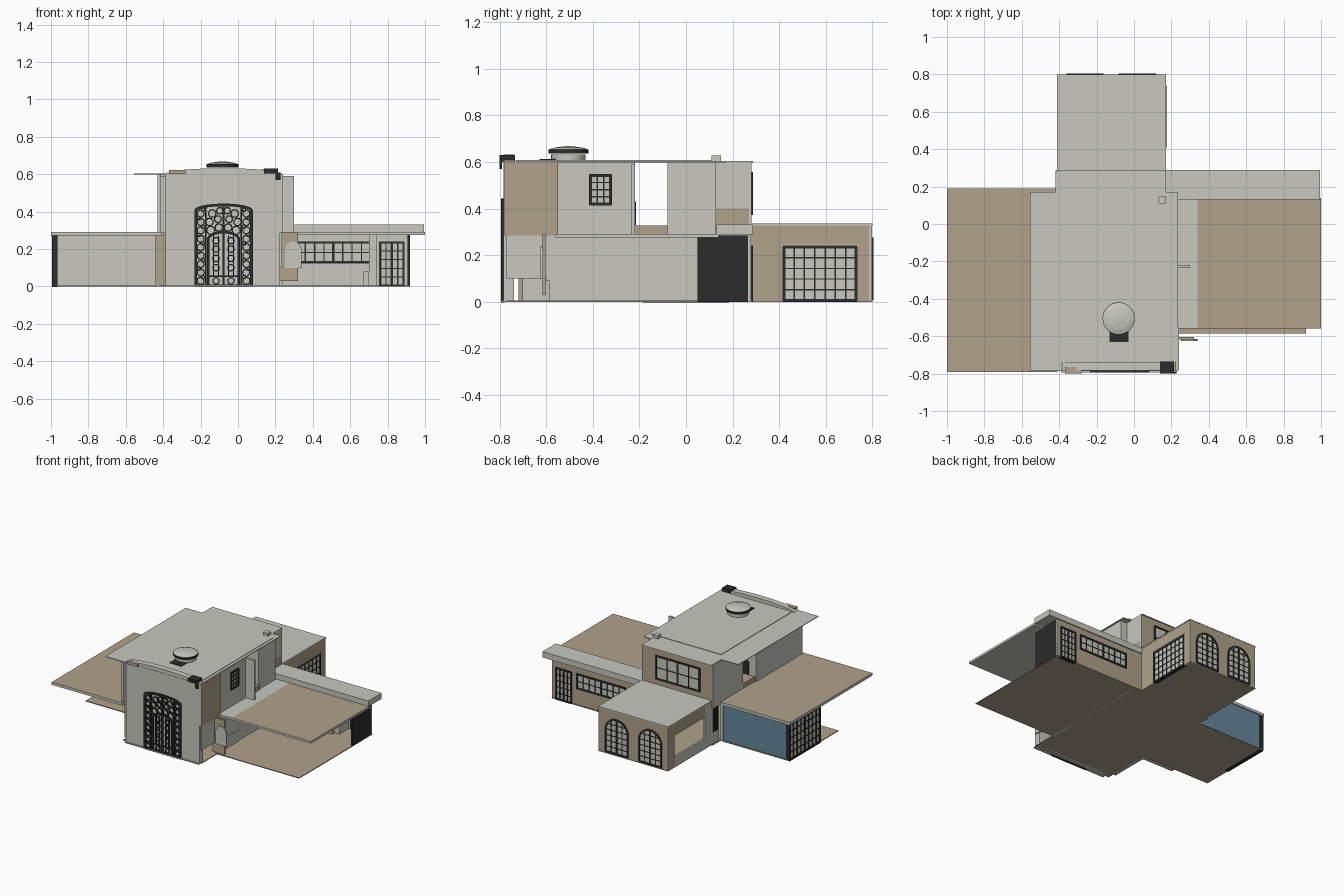
import bpy, bmesh, math
from mathutils import Matrix, Vector

if "Cube" in bpy.data.objects:
    bpy.data.objects.remove(bpy.data.objects["Cube"])


def material(name, rgb):
    m = bpy.data.materials.new(name)
    m.diffuse_color = (*rgb, 1)
    m.use_nodes = True
    m.node_tree.nodes["Principled BSDF"].inputs["Base Color"].default_value = m.diffuse_color
    return m


LIGHT = material("pale_plaster", (0.58, 0.58, 0.53))
TAN = material("tan_stucco", (0.434, 0.361, 0.254))
BLACK = material("black_iron", (0.025, 0.025, 0.025))
BLUE = material("blue_wall", (0.135, 0.246, 0.332))
DIRS = {"+x": (1, 0, 0), "-x": (-1, 0, 0), "+y": (0, 1, 0),
        "-y": (0, -1, 0), "+z": (0, 0, 1), "-z": (0, 0, -1)}


def finish(name, bm, mat, accent=None, side=None):
    """Make the object; faces pointing toward 'side' get the accent colour."""
    bmesh.ops.recalc_face_normals(bm, faces=bm.faces)
    me = bpy.data.meshes.new(name)
    me.materials.append(mat)
    if accent:
        me.materials.append(accent)
        bm.normal_update()
        for f in bm.faces:
            f.material_index = int(f.normal.dot(Vector(DIRS[side])) > 0.7)
    bm.to_mesh(me)
    bm.free()
    ob = bpy.data.objects.new(name, me)
    bpy.context.collection.objects.link(ob)
    return ob


def box(name, x0, x1, y0, y1, z0, z1, mat, accent=None, side=None):
    bm = bmesh.new()
    m = Matrix.Translation(((x0 + x1) / 2, (y0 + y1) / 2, (z0 + z1) / 2))
    bmesh.ops.create_cube(bm, size=1, matrix=m @ Matrix.Diagonal((x1 - x0, y1 - y0, z1 - z0, 1)))
    return finish(name, bm, mat, accent, side)


def plane_matrix(axis, pos):
    """Wall-plane frame: u runs along x (axis 'y') or along y (axis 'x')."""
    if axis == "y":
        return Matrix.Translation((0, pos, 0))
    return Matrix.Translation((pos, 0, 0)) @ Matrix.Rotation(math.pi / 2, 4, "Z")


def band(bm, frame, pts, w, depth):
    """Flat bar following a polyline of (u, v) points."""
    for (a, b), (c, d) in zip(pts, pts[1:]):
        m = (frame @ Matrix.Translation(((a + c) / 2, 0, (b + d) / 2))
             @ Matrix.Rotation(-math.atan2(d - b, c - a), 4, "Y")
             @ Matrix.Diagonal((math.hypot(c - a, d - b) + w * 0.6, depth, w, 1)))
        bmesh.ops.create_cube(bm, size=1, matrix=m)


def prism(bm, frame, pts, depth):
    """Extruded (u, v) outline."""
    f = bm.faces.new([bm.verts.new(frame @ Vector((u, -depth / 2, v))) for u, v in pts])
    r = bmesh.ops.extrude_face_region(bm, geom=[f])
    move = frame.to_3x3() @ Vector((0, depth, 0))
    bmesh.ops.translate(bm, vec=move, verts=[g for g in r["geom"] if isinstance(g, bmesh.types.BMVert)])


def arch(u0, u1, v0, spring, top, n=16):
    """Outline of an opening with an elliptical head."""
    c, r = (u0 + u1) / 2, (u1 - u0) / 2
    head = [(c - r * math.cos(math.pi * i / n), spring + (top - spring) * math.sin(math.pi * i / n))
            for i in range(n + 1)]
    return [(u0, v0)] + head + [(u1, v0)]


def window(name, axis, pos, u0, u1, v0, v1, cols, rows, spring=None, w=0.009):
    """Pane with black frame and glazing bars, visible on both faces."""
    fr = plane_matrix(axis, pos)
    out = arch(u0, u1, v0, spring, v1) if spring else [(u0, v0), (u0, v1), (u1, v1), (u1, v0)]
    bm = bmesh.new()
    prism(bm, fr, out, 0.018)
    finish(name + "_panes", bm, LIGHT)
    bm = bmesh.new()
    band(bm, fr, out + out[:1], w * 1.4, 0.028)
    c, r = (u0 + u1) / 2, (u1 - u0) / 2

    def head(u):
        return spring + (v1 - spring) * math.sqrt(max(0, 1 - ((u - c) / r) ** 2)) if spring else v1
    for i in range(1, cols):
        u = u0 + (u1 - u0) * i / cols
        band(bm, fr, [(u, v0), (u, head(u))], w * (1.5 if 2 * i == cols else 0.7), 0.026)
    for j in range(1, rows):
        v = v0 + (v1 - v0) * j / rows
        h = r if not spring or v < spring else r * math.sqrt(1 - ((v - spring) / (v1 - spring)) ** 2)
        band(bm, fr, [(c - h, v), (c + h, v)], w * 0.6, 0.024)
    finish(name + "_bars", bm, BLACK)


# --- floors
box("main_floor", -0.42, 0.235, -0.77, 0.285, 0, 0.006, TAN)
box("back_wing_floor", -0.41, 0.17, 0.285, 0.8, 0, 0.006, TAN)
box("right_wing_floor", 0.235, 0.92, -0.585, 0.285, 0, 0.006, TAN)
box("left_wing_floor", -0.99, -0.42, -0.4, 0.19, 0, 0.006, TAN)
box("entrance_step", -0.39, 0.23, -0.795, -0.77, 0, 0.006, LIGHT)

# --- left wing: slab roof, blue rear wall, glazed side
box("left_wing_roof", -1, -0.41, -0.79, 0.19, 0.272, 0.292, LIGHT, TAN, "+z")
box("left_wing_rear_wall", -0.975, -0.42, 0.168, 0.182, 0, 0.275, LIGHT, BLUE, "+y")
window("left_wing_side_window", "x", -0.98, -0.18, 0.18, 0.005, 0.27, 8, 5, w=0.012)

# --- right wing: open front, window wall at the rear
box("right_wing_roof", 0.34, 1, -0.56, 0.14, 0.276, 0.292, LIGHT, TAN, "+z")
box("right_inner_roof", 0.235, 0.34, -0.56, 0.14, 0.276, 0.292, LIGHT)
box("right_rear_fascia", 0.17, 0.995, 0.13, 0.288, 0.288, 0.332, LIGHT)
box("right_rear_wall", 0.17, 0.92, 0.266, 0.28, 0, 0.29, LIGHT, TAN, "+y")
window("right_rear_door", "y", 0.273, 0.76, 0.885, 0.005, 0.235, 4, 5)
window("right_rear_windows", "y", 0.273, 0.31, 0.71, 0.13, 0.235, 8, 2)
box("right_side_door", 0.905, 0.92, 0.05, 0.272, 0, 0.285, BLACK)
box("kitchen_partition", 0.7, 0.74, 0.15, 0.265, 0, 0.28, LIGHT)
box("kitchen_counter", 0.67, 0.7, 0.12, 0.265, 0, 0.08, LIGHT)

# --- main block, lower storey
box("lower_right_wall", 0.22, 0.235, -0.33, 0.27, 0, 0.29, LIGHT)
box("lower_right_front_wall", 0.22, 0.235, -0.6, -0.33, 0.09, 0.29, LIGHT)
box("low_bench_wall", 0.22, 0.24, -0.585, -0.33, 0, 0.09, LIGHT)
box("lower_left_wall", -0.44, -0.42, -0.7, 0.19, 0, 0.29, LIGHT, TAN, "-y")
box("front_left_return", -0.44, -0.38, -0.72, -0.7, 0, 0.29, TAN)
box("first_floor_slab", -0.42, 0.235, -0.77, 0.28, 0.276, 0.29, LIGHT)
box("terrace_floor", -0.42, 0.235, -0.22, -0.08, 0.29, 0.328, TAN)

# arched wing wall beside the entrance
bm = bmesh.new()
prism(bm, plane_matrix("y", -0.61), [(0.22, 0.03), (0.22, 0.29), (0.32, 0.29), (0.32, 0.03)], 0.014)
finish("side_wing_wall", bm, TAN)
bm = bmesh.new()
prism(bm, plane_matrix("y", -0.62), arch(0.25, 0.34, 0.1, 0.19, 0.24), 0.01)
finish("side_arch_panel", bm, LIGHT)
box("side_front_return", 0.222, 0.235, -0.77, -0.6, 0.1, 0.29, LIGHT)

# --- main block, upper storey: two blocks with a terrace gap between them
box("upper_right_tan_wall", 0.225, 0.24, -0.78, -0.55, 0.285, 0.6, LIGHT, TAN, "+x")
box("upper_right_wall", 0.213, 0.227, -0.55, -0.22, 0.285, 0.6, LIGHT)
window("upper_right_window", "x", 0.22, -0.41, -0.325, 0.42, 0.543, 3, 4)
box("upper_left_wall", -0.43, -0.415, -0.77, -0.22, 0.285, 0.6, LIGHT)
box("terrace_front_wall", -0.42, 0.3, -0.235, -0.22, 0.29, 0.59, LIGHT)
box("terrace_window", -0.37, -0.32, -0.222, -0.214, 0.33, 0.43, BLACK)
box("terrace_rear_wall", -0.42, 0.225, -0.08, -0.066, 0.29, 0.6, LIGHT)
box("rear_left_wall", -0.42, -0.405, -0.08, 0.27, 0.285, 0.6, LIGHT)
box("rear_right_wall_front", 0.21, 0.225, -0.08, 0.125, 0.285, 0.6, LIGHT)
box("rear_right_return", 0.16, 0.225, 0.115, 0.128, 0.285, 0.6, LIGHT)
box("rear_right_wall_back", 0.155, 0.17, 0.125, 0.27, 0.4, 0.6, LIGHT)
box("rear_right_wall_base", 0.155, 0.17, 0.125, 0.27, 0.285, 0.4, TAN)
box("rear_upper_wall", -0.42, 0.17, 0.267, 0.281, 0.285, 0.6, LIGHT, TAN, "+y")
window("rear_upper_window", "y", 0.274, -0.31, 0.05, 0.38, 0.55, 4, 2)

# --- upper roof sheets and roof details
box("upper_roof", -0.555, 0.236, -0.785, 0.17, 0.599, 0.604, LIGHT)
box("upper_rear_roof", -0.412, 0.17, 0.17, 0.288, 0.599, 0.604, LIGHT)
box("roof_inner_panel", -0.37, 0.215, -0.73, 0.11, 0.603, 0.608, LIGHT)
box("rear_roof_upstand", 0.13, 0.17, 0.11, 0.15, 0.604, 0.628, LIGHT)
box("front_black_cap", 0.14, 0.215, -0.8, -0.735, 0.605, 0.63, BLACK)
box("front_black_drop", 0.2, 0.226, -0.8, -0.79, 0.57, 0.61, BLACK)
box("front_tan_cap", -0.37, -0.28, -0.798, -0.765, 0.6, 0.622, TAN)
box("skylight_flashing", -0.13, -0.03, -0.63, -0.56, 0.606, 0.612, BLACK)


def disc(name, r0, r1, z0, z1, mat):
    bm = bmesh.new()
    bmesh.ops.create_cone(bm, cap_ends=True, segments=32, radius1=r0, radius2=r1, depth=z1 - z0,
                          matrix=Matrix.Translation((-0.082, -0.505, (z0 + z1) / 2)))
    finish(name, bm, mat)


# round skylight
disc("skylight_curb", 0.074, 0.074, 0.604, 0.632, LIGHT)
disc("skylight_rim", 0.086, 0.086, 0.636, 0.654, BLACK)
disc("skylight_cap_lower", 0.084, 0.06, 0.654, 0.662, LIGHT)
disc("skylight_cap_upper", 0.06, 0.015, 0.662, 0.668, LIGHT)

# --- entrance facade with a gently curved top
bm = bmesh.new()
prism(bm, plane_matrix("y", -0.76), arch(-0.387, 0.225, 0, 0.602, 0.632), 0.045)
finish("entrance_facade", bm, LIGHT)

# --- wrought iron entrance: frame, double door and scrollwork
fr = plane_matrix("y", -0.787)
bm = bmesh.new()
outer = arch(-0.226, 0.072, 0.004, 0.405, 0.436)
inner = arch(-0.16, 0.005, 0.004, 0.25, 0.29)
mid = -0.0775
band(bm, fr, outer + outer[:1], 0.014, 0.014)
band(bm, fr, inner, 0.013, 0.014)
band(bm, fr, [(mid, 0), (mid, 0.285)], 0.013, 0.014)
for u in (-0.172, 0.017):
    band(bm, fr, [(u, 0), (u, 0.42)], 0.008, 0.012)


def ring(u, v, r, w=0.006, turn=1.0, n=12):
    band(bm, fr, [(u + r * math.cos(2 * math.pi * turn * i / n), v + r * math.sin(2 * math.pi * turn * i / n))
                  for i in range(n + 1)], w, 0.01)


for s in (-1, 1):
    for j in range(9):                      # side panel scrolls
        v = 0.03 + j * 0.045
        ring(mid + s * 0.122, v, 0.019)
        ring(mid + s * (0.110 + 0.022 * (j % 2)), v + 0.02, 0.009)
    for k in (0.026, 0.054):                # door leaf bars
        band(bm, fr, [(mid + s * k, 0.06), (mid + s * k, 0.27)], 0.006, 0.012)
    band(bm, fr, [(mid, 0.055), (mid + s * 0.08, 0.055)], 0.008, 0.012)
    for v in (0.03, 0.1, 0.15, 0.2, 0.245):
        ring(mid + s * 0.04, v, 0.017)
    for u, v, r in ((0.025, 0.315, 0.02), (0.068, 0.3, 0.022), (0.075, 0.345, 0.02),
                    (0.03, 0.36, 0.018), (0.06, 0.39, 0.02), (0.02, 0.405, 0.017)):
        ring(mid + s * u, v, r)
band(bm, fr, [(mid, 0.28), (mid, 0.43)], 0.01, 0.012)
finish("entrance_ironwork", bm, BLACK)

# --- back wing: tan walls, arched windows, pale roof
box("back_wing_rear_wall", -0.41, 0.17, 0.785, 0.799, 0, 0.33, LIGHT, TAN, "+y")
box("back_wing_right_wall", 0.155, 0.17, 0.27, 0.795, 0, 0.33, LIGHT, TAN, "+x")
box("back_wing_left_post", -0.41, -0.396, 0.72, 0.795, 0, 0.33, TAN)
box("back_wing_left_header", -0.41, -0.396, 0.36, 0.72, 0.24, 0.33, TAN)
box("back_wing_left_sill", -0.41, -0.396, 0.36, 0.72, 0, 0.08, LIGHT)
box("back_wing_left_inner_wall", -0.41, -0.396, 0.19, 0.36, 0, 0.33, LIGHT)
box("back_wing_roof", -0.412, 0.172, 0.282, 0.8, 0.328, 0.336, LIGHT)
for n, u in (("first", -0.355), ("second", -0.075)):
    window("back_arch_" + n, "y", 0.791, u, u + 0.185, 0.015, 0.27, 4, 6, spring=0.18)
window("back_wing_side_window", "x", 0.162, 0.42, 0.73, 0.006, 0.235, 7, 5)
box("back_wing_side_lintel", 0.165, 0.176, 0.41, 0.74, 0.236, 0.246, LIGHT)
window("rear_left_small_window", "x", -0.403, 0.22, 0.26, 0.1, 0.26, 2, 3)
